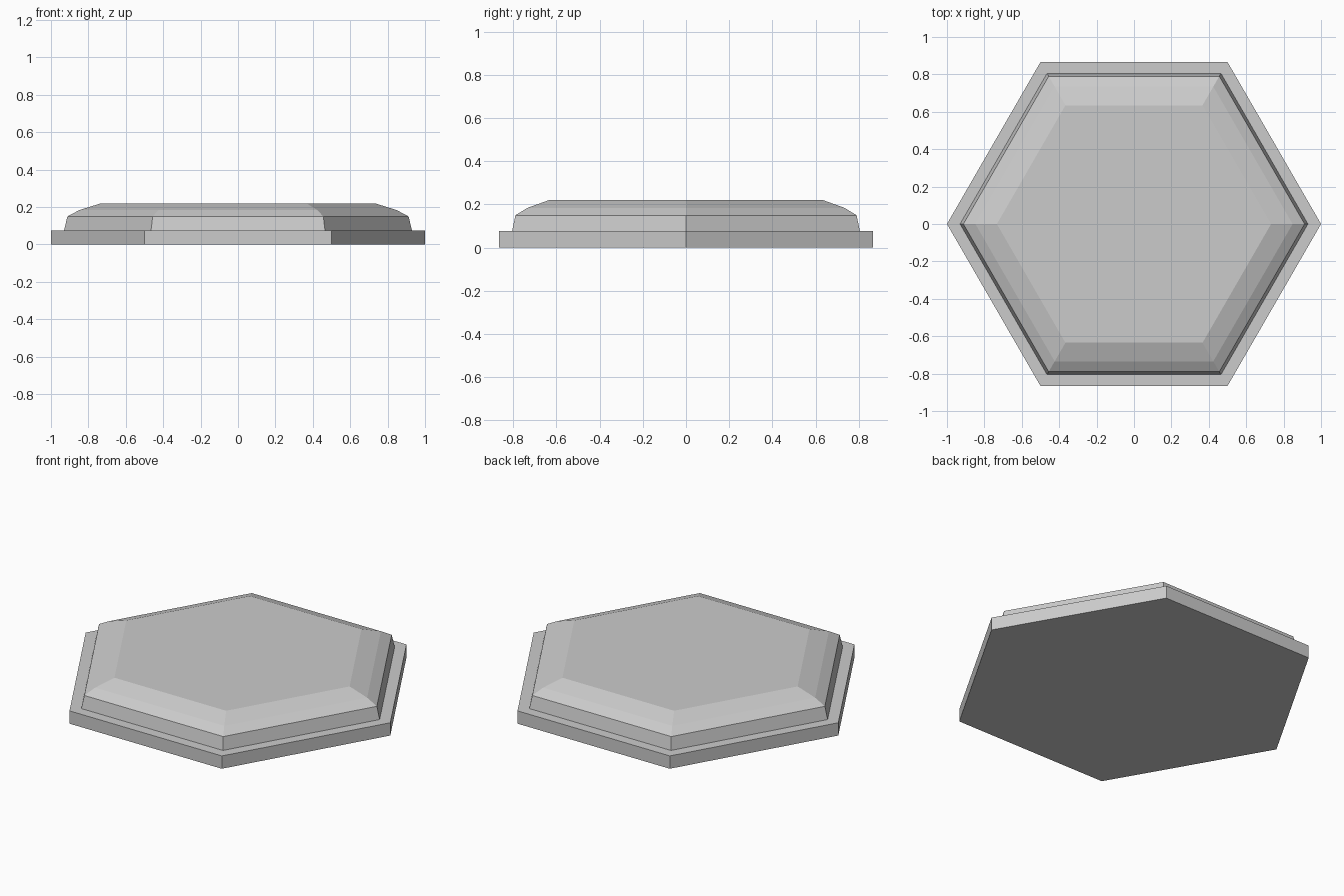
import bpy
import math

cube = bpy.data.objects.get("Cube")
if cube:
    bpy.data.objects.remove(cube, do_unlink=True)

SIDES = 6

grey = bpy.data.materials.new("light_grey")
grey.use_nodes = True
grey.diffuse_color = (0.6, 0.6, 0.6, 1)
grey.node_tree.nodes["Principled BSDF"].inputs["Base Color"].default_value = (0.6, 0.6, 0.6, 1)


def hex_solid(name, profile):
    """Closed hexagonal solid from (corner radius, height) rings, bottom to top."""
    verts = [(r * math.cos(math.tau * i / SIDES), r * math.sin(math.tau * i / SIDES), z)
             for r, z in profile for i in range(SIDES)]
    faces = [list(range(SIDES))[::-1]]
    for ring in range(len(profile) - 1):
        a = ring * SIDES
        for i in range(SIDES):
            j = (i + 1) % SIDES
            faces.append([a + i, a + j, a + SIDES + j, a + SIDES + i])
    faces.append(list(range(len(verts) - SIDES, len(verts))))
    mesh = bpy.data.meshes.new(name)
    mesh.from_pydata(verts, [], faces)
    mesh.materials.append(grey)
    obj = bpy.data.objects.new(name, mesh)
    bpy.context.collection.objects.link(obj)
    return obj


# Flat base slab
hex_solid("base_plate", [(1.0, 0.0), (1.0, 0.076)])

# Raised slab with sloped side and two-step bevelled rim
hex_solid("raised_top", [(0.932, 0.07), (0.93, 0.076), (0.912, 0.15),
                         (0.848, 0.184), (0.733, 0.22)])
